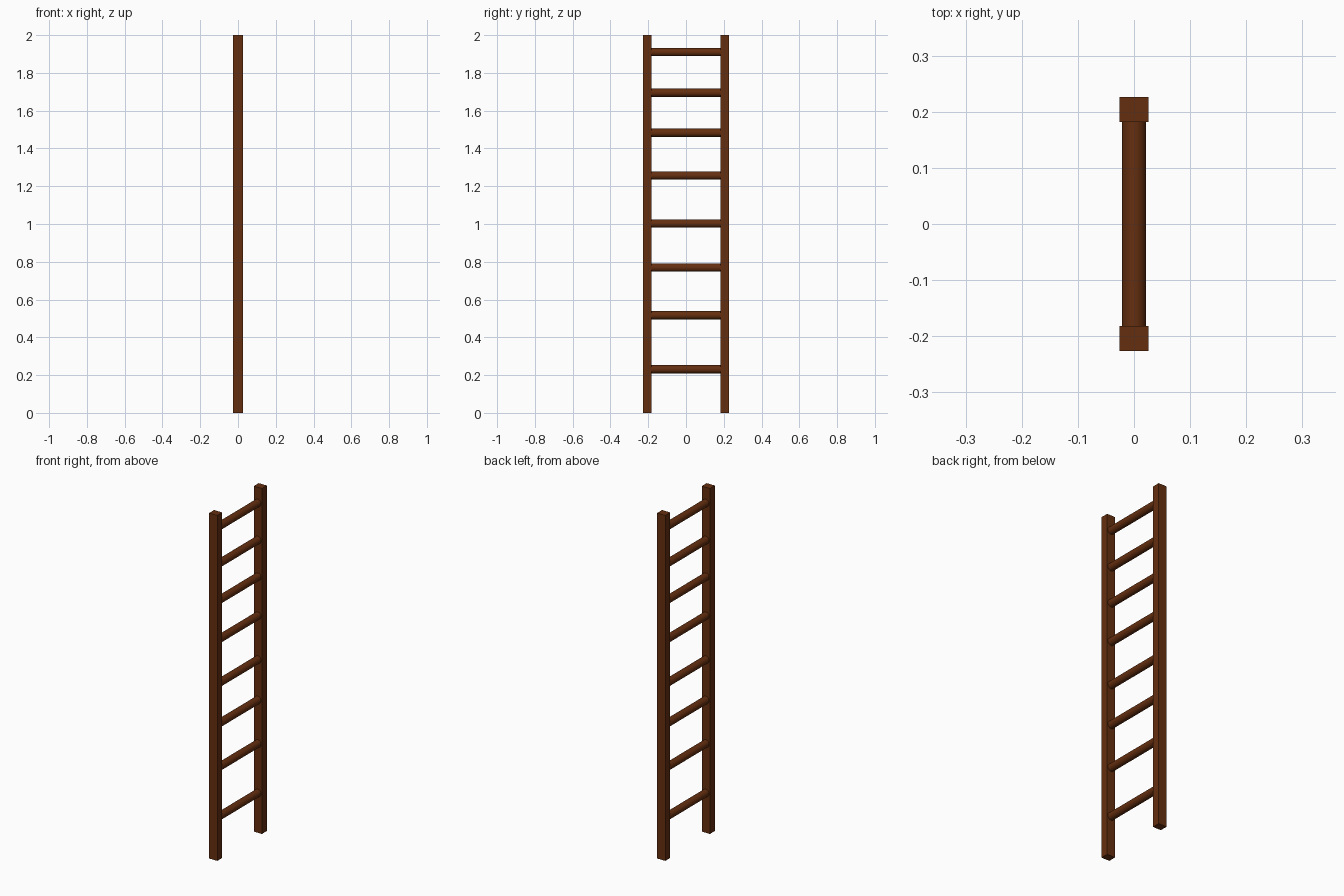
import bpy
import math

if "Cube" in bpy.data.objects:
    bpy.data.objects.remove(bpy.data.objects["Cube"])

wood = bpy.data.materials.new("dark_wood")
wood.diffuse_color = (0.13, 0.028, 0.005, 1)
wood.use_nodes = True
wood.node_tree.nodes["Principled BSDF"].inputs["Base Color"].default_value = wood.diffuse_color

RAIL_Y = 0.204
RUNG_R = 0.0215


def finish(obj, name):
    obj.name = name
    obj.data.materials.append(wood)


# Square side rails
for name, side in (("left_rail", -1), ("right_rail", 1)):
    bpy.ops.mesh.primitive_cube_add(size=1, location=(0, side * RAIL_Y, 1))
    rail = bpy.context.object
    rail.scale = (0.052, 0.045, 2)
    bpy.ops.object.transform_apply(location=False, rotation=False, scale=True)
    finish(rail, name)

# Round rungs, hand-spaced, closer together towards the top
rung_heights = (0.231, 0.517, 0.769, 1.003, 1.257, 1.483, 1.695, 1.91)
for i, z in enumerate(rung_heights, 1):
    bpy.ops.mesh.primitive_cylinder_add(
        vertices=32, radius=RUNG_R, depth=2 * RAIL_Y,
        location=(0, 0, z), rotation=(math.pi / 2, 0, 0))
    rung = bpy.context.object
    bpy.ops.object.shade_smooth_by_angle(angle=math.radians(40))
    finish(rung, f"rung_{i}")
